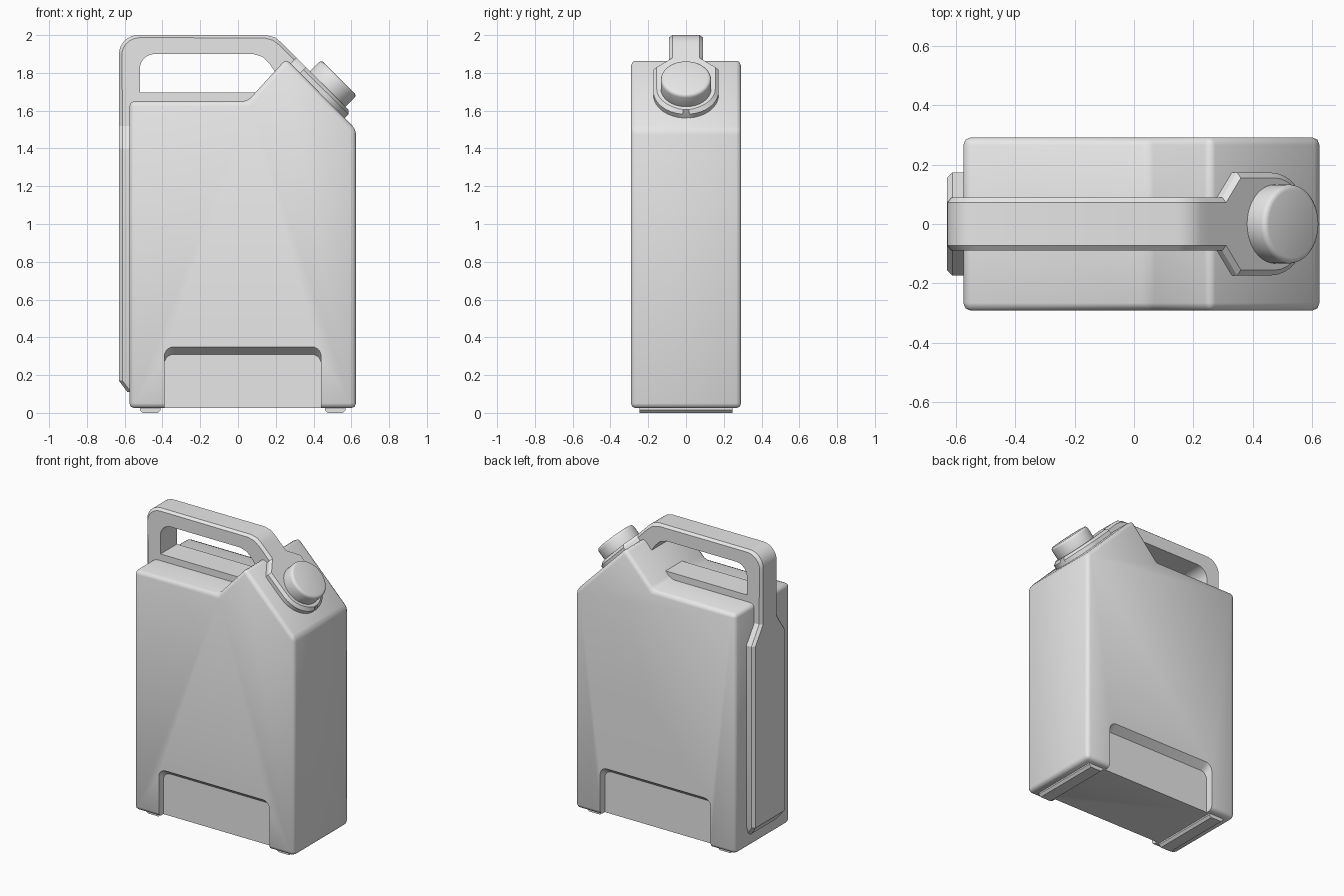
import bpy, bmesh, math
from mathutils import Vector

if "Cube" in bpy.data.objects:
    bpy.data.objects.remove(bpy.data.objects["Cube"], do_unlink=True)

grey = bpy.data.materials.new("plain_grey")
grey.use_nodes = True
grey.diffuse_color = (0.8, 0.8, 0.8, 1)
grey.node_tree.nodes["Principled BSDF"].inputs["Base Color"].default_value = (0.8, 0.8, 0.8, 1)


def loft(name, rings):
    """Skin a row of closed point rings and cap both ends."""
    bm = bmesh.new()
    rows = [[bm.verts.new(p) for p in ring] for ring in rings]
    n = len(rows[0])
    for a, b in zip(rows, rows[1:]):
        for i in range(n):
            j = (i + 1) % n
            bm.faces.new((a[i], a[j], b[j], b[i]))
    bm.faces.new(rows[0])
    bm.faces.new(rows[-1])
    bmesh.ops.recalc_face_normals(bm, faces=bm.faces)
    mesh = bpy.data.meshes.new(name)
    bm.to_mesh(mesh)
    bm.free()
    ob = bpy.data.objects.new(name, mesh)
    bpy.context.collection.objects.link(ob)
    mesh.materials.append(grey)
    return ob


def prism(name, outline, half):
    return loft(name, [[(x, y, z) for x, z in outline] for y in (-half, half)])


def apply(ob, mod):
    bpy.context.view_layer.objects.active = ob
    bpy.ops.object.modifier_apply(modifier=mod.name)


def bevel(ob, width, segments):
    mod = ob.modifiers.new("edge_bevel", "BEVEL")
    mod.width, mod.segments = width, segments
    mod.limit_method = "ANGLE"
    apply(ob, mod)


def smooth(ob, angle=35):
    bpy.ops.object.select_all(action="DESELECT")
    ob.select_set(True)
    bpy.context.view_layer.objects.active = ob
    bpy.ops.object.shade_smooth_by_angle(angle=math.radians(angle))


def arc(cx, cz, r, start, end, steps):
    angles = [math.radians(start + (end - start) * i / steps) for i in range(steps + 1)]
    return [(cx + r * math.cos(a), cz + r * math.sin(a)) for a in angles]


# Body with sloped shoulder
body = prism("body", [(-0.575, 0.025), (0.625, 0.025), (0.625, 1.5), (0.255, 1.875),
                      (0.05, 1.65), (-0.575, 1.65)], 0.292)
bevel(body, 0.026, 2)

# Grip recesses low on both broad sides, with a sloping roof
def recess_outline(top):
    return [(-0.39, -0.1), (0.44, -0.1)] + arc(0.39, top - 0.05, 0.05, 0, 90, 5) \
        + arc(-0.34, top - 0.05, 0.05, 90, 180, 5)

for side in (-1, 1):
    cutter = loft("recess_cutter", [[(x, side * y, z) for x, z in recess_outline(top)]
                                    for y, top in ((0.342, 0.39), (0.242, 0.31))])
    cut = body.modifiers.new("recess", "BOOLEAN")
    cut.operation, cut.solver, cut.object = "DIFFERENCE", "EXACT", cutter
    apply(body, cut)
    bpy.data.objects.remove(cutter, do_unlink=True)
smooth(body, 50)

# Feet
for name, x in (("right_foot", -0.465), ("left_foot", 0.515)):
    foot = prism(name, [(x - 0.04, 0), (x + 0.04, 0), (x + 0.055, 0.015),
                        (x + 0.055, 0.04), (x - 0.055, 0.04), (x - 0.055, 0.015)], 0.245)
    smooth(foot, 20)

# Handle: stations of outer point, inner point and half width
WIDE, NARROW, CHAMFER = 0.173, 0.09, 0.018
stations = [((-0.585, 0.11), (-0.55, 0.11), 0.15)]
for z, w in ((0.17, WIDE), (1.4, WIDE), (1.52, NARROW), (1.64, NARROW)):
    stations.append(((-0.63, z), (-0.55, z), w))
stations.append(((-0.63, 1.66), (-0.52, 1.66), NARROW))
for o, i in zip(arc(-0.53, 1.9, 0.1, 180, 90, 8), arc(-0.44, 1.82, 0.08, 180, 90, 8)):
    stations.append((o, i, NARROW))
for o, i in (((0.15, 2.0), (0.08, 1.9)), ((0.195, 1.988), (0.13, 1.885)),
             ((0.225, 1.965), (0.17, 1.845)), ((0.25, 1.94), (0.2, 1.8)),
             ((0.31, 1.88), (0.265, 1.835))):
    stations.append((o, i, NARROW))
stations.append(((0.36, 1.83), (0.315, 1.785), WIDE))

# Rounded end of the handle, as a collar around the spout
for k in range(9):
    a = math.radians(k * 10.5)
    d = WIDE * math.sin(a) * math.sqrt(0.5)
    e = d * (1 - CHAMFER / WIDE)
    stations.append(((0.475 + e, 1.715 - e), (0.43 + d, 1.67 - d), WIDE * math.cos(a)))

rings = []
for o, i, w in stations:
    o, i = Vector(o), Vector(i)
    s = o + (i - o).normalized() * CHAMFER
    if o.x > 0.475:
        s = i + Vector((1, 1)) * 0.033
    top = max(w - CHAMFER, w * 0.8 if w < 0.08 else 0)
    rings.append([(p.x, y, p.y) for p, y in
                  ((i, -w), (s, -w), (o, -top), (o, top), (s, w), (i, w))])
handle = loft("handle", rings)
smooth(handle, 25)

# Raised rib under the handle opening
rib = prism("handle_rib", [(-0.56, 1.6), (0.12, 1.6), (0.12, 1.695), (-0.56, 1.695)], NARROW - 0.002)

# Spout cap
bpy.ops.mesh.primitive_cylinder_add(vertices=40, radius=0.133, depth=0.12,
                                    location=(0.4925, 0, 1.7325),
                                    rotation=(0, math.radians(45), 0))
cap = bpy.context.object
cap.name = "spout_cap"
cap.data.materials.append(grey)
bevel(cap, 0.018, 3)
smooth(cap, 40)
